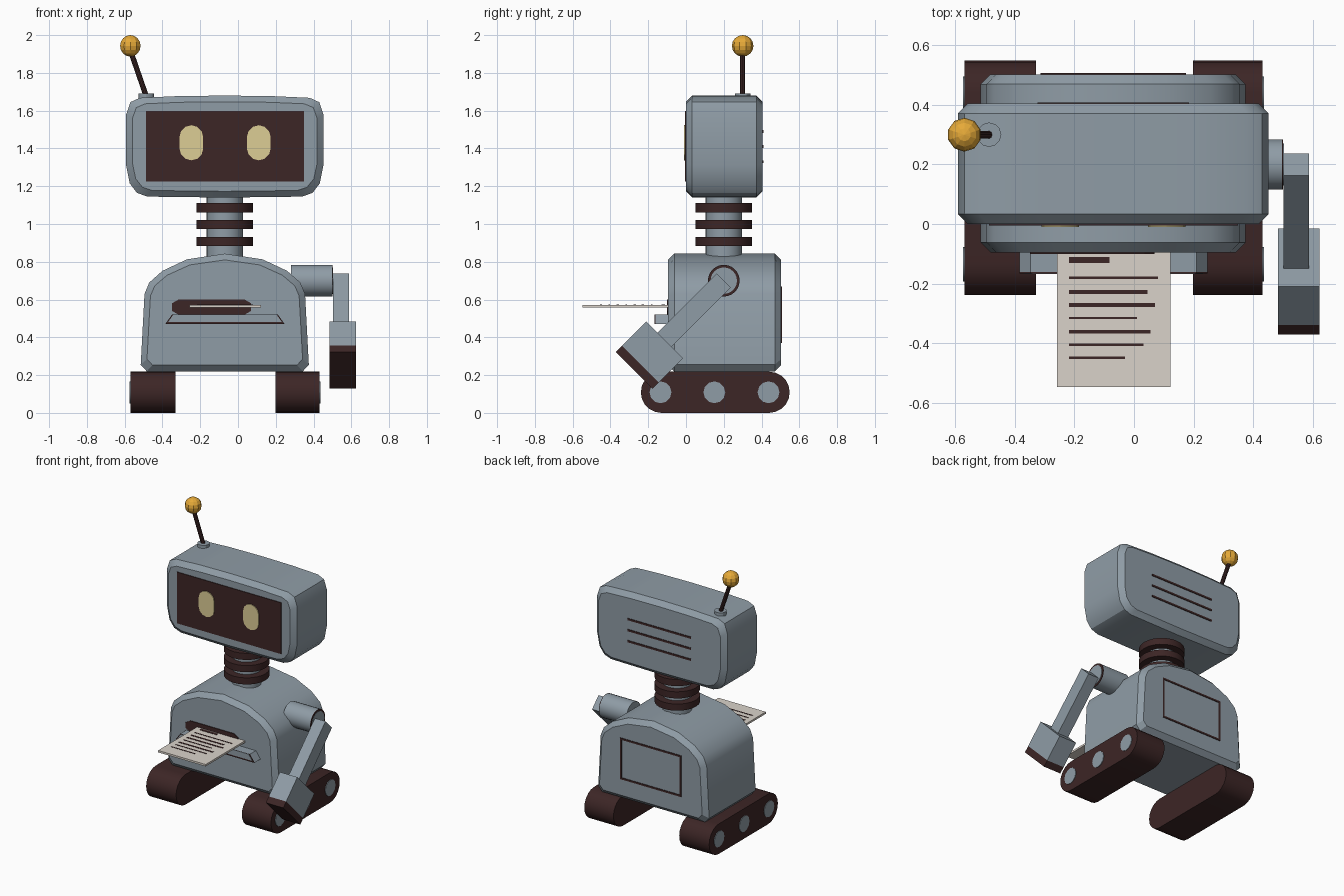
import bpy, bmesh, math
from mathutils import Vector

cube = bpy.data.objects.get("Cube")
if cube:
    bpy.data.objects.remove(cube, do_unlink=True)


def material(name, rgb):
    m = bpy.data.materials.new(name)
    m.use_nodes = True
    m.diffuse_color = (*rgb, 1)
    m.node_tree.nodes["Principled BSDF"].inputs["Base Color"].default_value = (*rgb, 1)
    return m


GREY = material("blue_grey_metal", (0.275, 0.333, 0.38))
DARK = material("dark_brown_rubber", (0.046, 0.019, 0.019))
PAPER = material("paper_cream", (0.70, 0.65, 0.59))
EYE = material("pale_yellow_glow", (0.72, 0.61, 0.30))
GOLD = material("gold", (0.79, 0.40, 0.04))

CX = -0.07    # centre line of head and body
MID_Y = 0.2   # depth of neck and shoulder


def finish(obj, name, mat, smooth=True):
    obj.name = name
    obj.data.materials.append(mat)
    if smooth:
        bpy.ops.object.select_all(action='DESELECT')
        obj.select_set(True)
        bpy.context.view_layer.objects.active = obj
        bpy.ops.object.shade_smooth_by_angle(angle=math.radians(30))
    return obj


def box(name, lo, hi, mat, tilt=0):
    """Box between two corners, tilted about its own centre around x."""
    lo, hi = Vector(lo), Vector(hi)
    bpy.ops.mesh.primitive_cube_add(size=1, location=(lo + hi) / 2, rotation=(tilt, 0, 0))
    obj = bpy.context.object
    obj.scale = hi - lo
    return finish(obj, name, mat, False)


def rod(name, a, b, r, mat, sides=24):
    a, b = Vector(a), Vector(b)
    d = b - a
    bpy.ops.mesh.primitive_cylinder_add(vertices=sides, radius=r, depth=d.length, location=(a + b) / 2)
    obj = bpy.context.object
    obj.rotation_euler = d.to_track_quat('Z', 'Y').to_euler()
    return finish(obj, name, mat)


def prism(name, pts, d0, d1, mat, chamfer=0, axis='Y'):
    """Extrude a closed outline along y (or x), with chamfered rims."""
    us, vs = zip(*pts)
    cu, cv = (min(us) + max(us)) / 2, (min(vs) + max(vs)) / 2
    ku = 1 - 2 * chamfer / (max(us) - min(us))
    kv = 1 - 2 * chamfer / (max(vs) - min(vs))
    small = [(cu + (u - cu) * ku, cv + (v - cv) * kv) for u, v in pts]
    layers = [(pts, d0), (pts, d1)]
    if chamfer:
        layers = [(small, d0), (pts, d0 + chamfer), (pts, d1 - chamfer), (small, d1)]
    bm = bmesh.new()
    rings = [[bm.verts.new((u, d, v) if axis == 'Y' else (d, u, v)) for u, v in ring]
             for ring, d in layers]
    n = len(pts)
    for a, b in zip(rings, rings[1:]):
        for i in range(n):
            bm.faces.new((a[i], a[(i + 1) % n], b[(i + 1) % n], b[i]))
    bm.faces.new(rings[0])
    bm.faces.new(rings[-1])
    bmesh.ops.recalc_face_normals(bm, faces=bm.faces)
    mesh = bpy.data.meshes.new(name)
    bm.to_mesh(mesh)
    bm.free()
    obj = bpy.data.objects.new(name, mesh)
    bpy.context.collection.objects.link(obj)
    return finish(obj, name, mat)


def mirrored(half):
    """Half outline from top centre to bottom centre, mirrored about CX."""
    return [(CX + x, z) for x, z in half] + [(CX - x, z) for x, z in half[-2:0:-1]]


def stadium(cu, cv, half, r, n, upright=False):
    pts = []
    for side in (1, -1):
        for i in range(n + 1):
            t = math.pi * (i / n - 0.5)
            u, v = side * (half + r * math.cos(t)), side * r * math.sin(t)
            pts.append((cu - v, cv + u) if upright else (cu + u, cv + v))
    return pts


# Body and head shells
body = [(0, .843), (.2, .813), (.33, .752), (.4, .69), (.425, .63),
        (.445, .255), (.413, .22), (0, .22)]
prism("body", mirrored(body), -.095, .503, GREY, .033)
head = [(0, 1.68), (.25, 1.677), (.45, 1.668), (.5, 1.645), (.522, 1.58), (.522, 1.31),
        (.503, 1.215), (.465, 1.165), (.41, 1.145), (0, 1.14)]
prism("head", mirrored(head), 0, .405, GREY, .033)

# Face
box("face_screen", (-.488, -.005, 1.225), (.35, .002, 1.597), DARK)
for side, x in (("right", -.247), ("left", .11)):
    prism(side + "_eye", stadium(x, 1.43, .03, .063, 6, True), -.01, -.004, EYE)

# Vent lines on the back of the head
for i in (-1, 0, 1):
    z = 1.41 + i * .08
    box("head_vent", (CX - .255, .403, z - .007), (CX + .255, .409, z + .007), DARK)

# Neck with rubber rings
rod("neck", (CX, MID_Y, .78), (CX, MID_Y, 1.17), .097, GREY)
for z in (.908, .997, 1.086):
    rod("neck_ring", (CX, MID_Y, z - .024), (CX, MID_Y, z + .024), .15, DARK)

# Antenna
rod("antenna_base", (-.487, .3, 1.66), (-.487, .3, 1.692), .041, GREY, 12)
rod("antenna_rod", (-.487, .3, 1.68), (-.57, .3, 1.92), .014, DARK, 10)
bpy.ops.mesh.primitive_uv_sphere_add(segments=10, ring_count=8, radius=.057, location=(-.57, .3, 1.943))
finish(bpy.context.object, "antenna_ball", GOLD, False)

# Printer slot, tray and printed sheet
prism("paper_slot", stadium(-.14, .56, .175, .04, 3), -.101, -.09, DARK)
tray = [(-.385, .47), (.247, .47), (.21, .522), (-.348, .522)]
prism("paper_tray", tray, -.162, -.08, GREY)
prism("tray_trim", tray, -.166, -.162, DARK)
prism("tray_front", [(-.37, .481), (.232, .481), (.203, .522), (-.341, .522)], -.168, -.165, GREY)
box("paper_sheet", (-.258, -.547, .557), (.123, -.09, .571), PAPER)
lines = [(-.121, -.082, .02), (-.181, .08, .008), (-.228, .045, .013), (-.272, .07, .013),
         (-.316, .01, .008), (-.362, .055, .013), (-.406, .032, .008), (-.45, -.03, .008)]
for y, end, thick in lines:
    box("printed_line", (-.218, y - thick / 2, .57), (end, y + thick / 2, .573), DARK)

# Service panel outline on the back of the body
x0, x1, z0, z1, t = CX - .245, CX + .245, .37, .67, .013
for lo, hi in (((x0, z0), (x1, z0 + t)), ((x0, z1 - t), (x1, z1)),
               ((x0, z0), (x0 + t, z1)), ((x1 - t, z0), (x1, z1))):
    box("back_panel_edge", (lo[0], .501, lo[1]), (hi[0], .507, hi[1]), DARK)

# Tracks with hubs on the outer sides
for side, inner, outer in (("right", -.33, -.57), ("left", .198, .432)):
    prism(side + "_track", stadium(.155, .109, .285, .109, 10),
          min(inner, outer), max(inner, outer), DARK, axis='X')
    out = math.copysign(.004, outer)
    for y in (-.135, .15, .437):
        rod(side + "_wheel_hub", (outer - out, y, .109), (outer + out, y, .109), .058, GREY, 12)

# Left arm: shoulder, arm and gripper along one tilted line
SHOULDER = Vector((0, MID_Y, .7))
TILT = math.radians(-45)
DOWN = Vector((0, -1, -1)).normalized()
rod("shoulder", (.28, MID_Y, .7), (.498, MID_Y, .7), .084, GREY)
rod("shoulder_ring", (.497, MID_Y, .7), (.501, MID_Y, .7), .084, DARK)
rod("shoulder_cap", (.5, MID_Y, .7), (.504, MID_Y, .7), .07, GREY)


def arm_part(name, x0, x1, width, start, end, mat):
    c = SHOULDER + DOWN * (start + end) / 2
    half = Vector((0, width / 2, (end - start) / 2))
    box(name, c - half + Vector((x0, 0, 0)), c + half + Vector((x1, 0, 0)), mat, TILT)


arm_part("left_arm", .503, .588, .105, 0, .47, GREY)
arm_part("left_hand", .484, .624, .276, .443, .624, GREY)
arm_part("left_hand_pad", .484, .624, .276, .624, .671, DARK)
